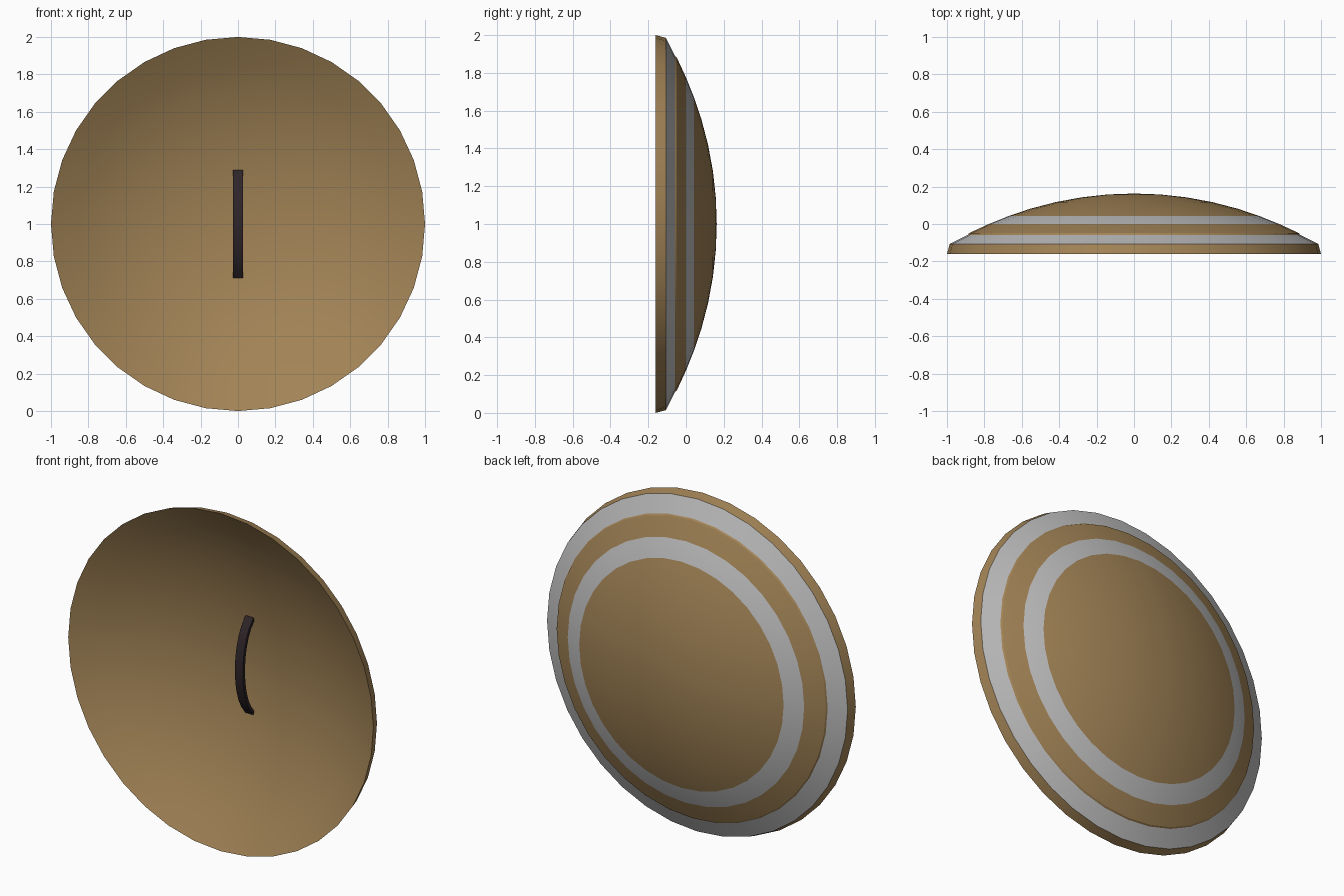
import bpy, bmesh, math

if "Cube" in bpy.data.objects:
    bpy.data.objects.remove(bpy.data.objects["Cube"])

SEG = 36


def material(name, rgb):
    m = bpy.data.materials.new(name)
    m.diffuse_color = (*rgb, 1)
    m.use_nodes = True
    m.node_tree.nodes["Principled BSDF"].inputs["Base Color"].default_value = m.diffuse_color
    return m


bronze = material("bronze", (0.36, 0.228, 0.093))
silver = material("silver grey", (0.52, 0.52, 0.52))
leather = material("dark leather", (0.027, 0.018, 0.021))


def dome(r, apex, radius):
    """Depth of a spherical cap at distance r from its axis."""
    return apex - radius + math.sqrt(radius * radius - r * r)


def finish(name, bm, mats, angle):
    bmesh.ops.recalc_face_normals(bm, faces=bm.faces)
    me = bpy.data.meshes.new(name)
    bm.to_mesh(me)
    bm.free()
    for m in mats:
        me.materials.append(m)
    ob = bpy.data.objects.new(name, me)
    bpy.context.collection.objects.link(ob)
    bpy.ops.object.select_all(action='DESELECT')
    ob.select_set(True)
    bpy.context.view_layer.objects.active = ob
    bpy.ops.object.shade_smooth_by_angle(angle=math.radians(angle))
    return ob


# Shield bowl: hollow front, rim, and convex back with two silver bands
def outer(r):
    return dome(r, 0.163, 1.93)


def inner(r):
    return dome(r, 0.132, 1.86)


profile = [(r, inner(r)) for r in (0, 0.14, 0.28, 0.42, 0.56, 0.7, 0.85)]
profile += [(1.0, -0.161), (0.985, -0.106), (0.888, -0.058), (0.882, -0.049)]
profile += [(r, outer(r)) for r in (0.775, 0.67, 0.555, 0.42, 0.28, 0.14, 0)]

bm = bmesh.new()
rings = []
for r, y in profile:
    n = SEG if r > 0 else 1
    rings.append([bm.verts.new((r * math.sin(math.tau * k / SEG), y,
                                1 + r * math.cos(math.tau * k / SEG))) for k in range(n)])
silver_rows = (8, 11)          # profile spans painted silver
for i, (a, b) in enumerate(zip(rings, rings[1:])):
    for k in range(SEG):
        j = (k + 1) % SEG
        if len(a) == 1:
            loop = (a[0], b[k], b[j])
        elif len(b) == 1:
            loop = (a[k], b[0], a[j])
        else:
            loop = (a[k], b[k], b[j], a[j])
        bm.faces.new(loop).material_index = int(i in silver_rows)
finish("shield_bowl", bm, [bronze, silver], 25)

# Grip: a bowed strap standing off the hollow side
half = [(0.0, 0.008), (0.07, 0.012), (0.13, 0.023), (0.19, 0.042), (0.24, 0.068), (0.288, 0.107)]
path = [(-z, y) for z, y in reversed(half[1:])] + half
bm = bmesh.new()
sections = []
for z, y in path:
    sections.append([bm.verts.new((x, y + d, 1 + z * (1 - d)))
                     for x, d in ((-0.026, 0), (0.026, 0), (0.026, 0.02), (-0.026, 0.02))])
for a, b in zip(sections, sections[1:]):
    for k in range(4):
        j = (k + 1) % 4
        bm.faces.new((a[k], a[j], b[j], b[k]))
bm.faces.new(sections[0])
bm.faces.new(sections[-1])
finish("grip_strap", bm, [leather], 40)
